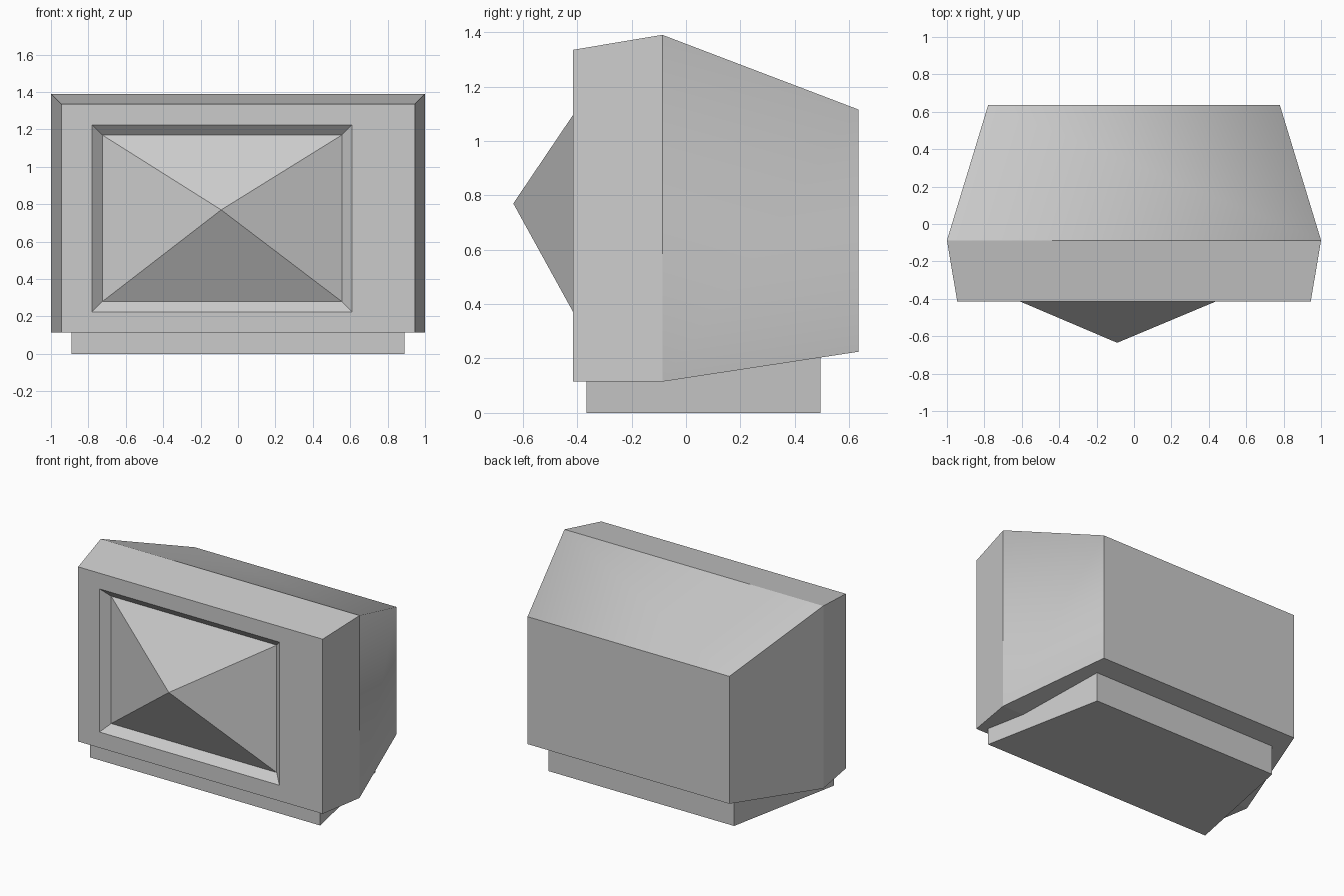
import bpy

if "Cube" in bpy.data.objects:
    bpy.data.objects.remove(bpy.data.objects["Cube"])


def rect(y, x0, x1, z0, z1):
    """Four corners of an upright rectangle at depth y."""
    return [(x0, y, z0), (x1, y, z0), (x1, y, z1), (x0, y, z1)]


def bridge(count):
    """Side quads joining consecutive four-corner rings (bottom, right, top, left)."""
    return [(r * 4 + i, r * 4 + (i + 1) % 4, r * 4 + 4 + (i + 1) % 4, r * 4 + 4 + i)
            for r in range(count - 1) for i in range(4)]


def add_mesh(name, verts, faces, smooth=()):
    mesh = bpy.data.meshes.new(name)
    mesh.from_pydata(verts, [], faces)
    for i in smooth:
        mesh.polygons[i].use_smooth = True
    obj = bpy.data.objects.new(name, mesh)
    bpy.context.collection.objects.link(obj)
    return obj


# Casing: recess floor, recess rim, front outline, widest ring, back
rings = [
    rect(-0.365, -0.725, 0.555, 0.28, 1.17),
    rect(-0.415, -0.78, 0.61, 0.225, 1.225),
    rect(-0.415, -0.945, 0.945, 0.115, 1.335),
    rect(-0.087, -1.0, 1.0, 0.115, 1.39),
    rect(0.635, -0.78, 0.78, 0.225, 1.115),
]
faces = bridge(len(rings)) + [(16, 17, 18, 19)]
# wind every face outward (recess floor is the start of the tube)
faces = [f if i < 16 else f[::-1] for i, f in enumerate(faces)]
# rear right, rear top and back panels shade smoothly together
add_mesh("casing", sum(rings, []), faces, smooth=(13, 14, 16))

# Screen: pyramid rising out of the recess
screen = rings[0] + [(-0.09, -0.635, 0.77)]
add_mesh("screen", screen, [(i, (i + 1) % 4, 4) for i in range(4)])

# Base: tapered foot whose top follows the underside of the casing
outline = [(-0.89, -0.365), (0.89, -0.365), (0.718, 0.495), (-0.718, 0.495)]
tops = [0.115, 0.115, 0.205, 0.205]
base = [(x, y, 0) for x, y in outline] + [(x, y, z) for (x, y), z in zip(outline, tops)]
add_mesh("base", base, bridge(2) + [(3, 2, 1, 0), (4, 5, 6, 7)])
